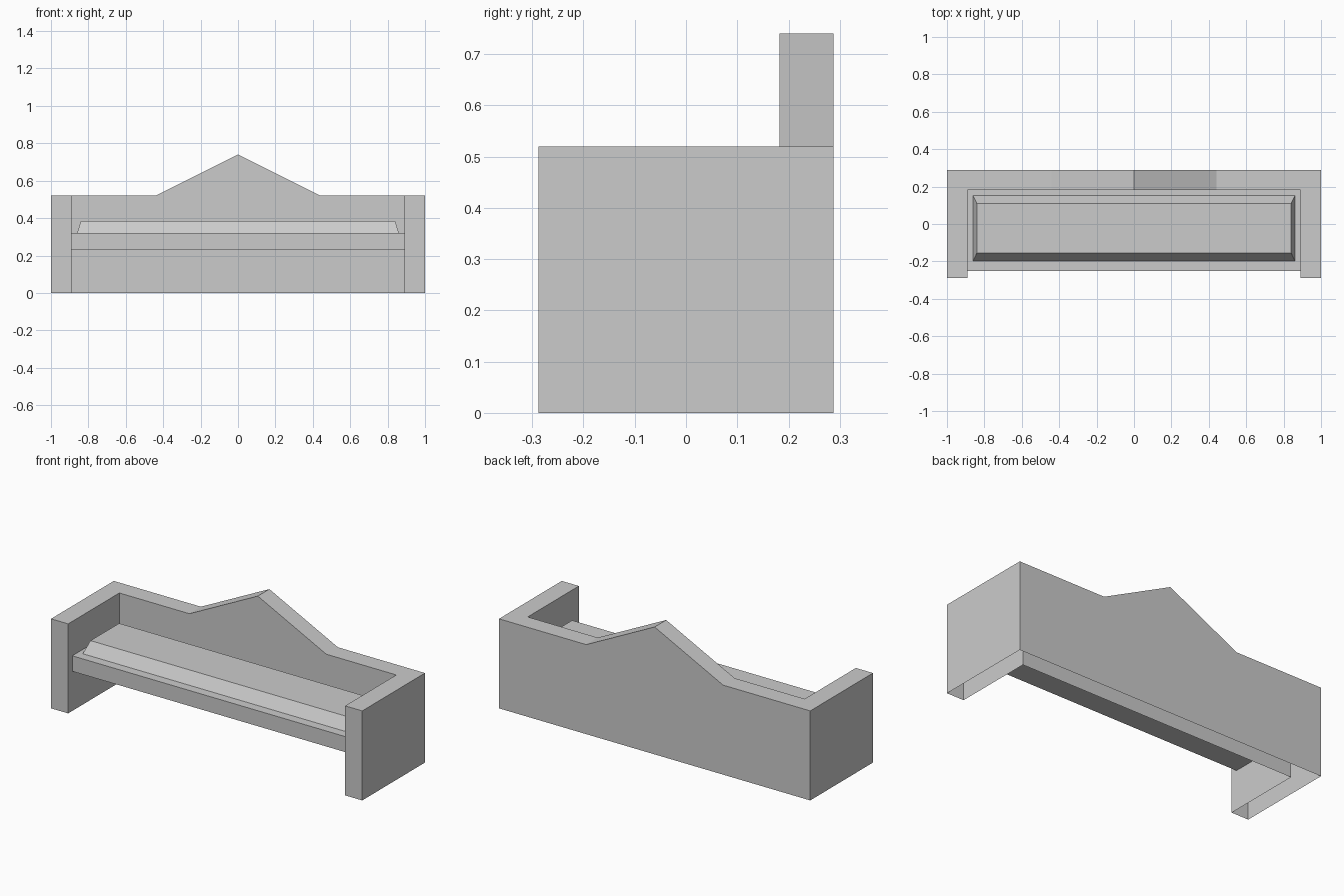
import bpy
import bmesh

if "Cube" in bpy.data.objects:
    bpy.data.objects.remove(bpy.data.objects["Cube"], do_unlink=True)

# Single flat grey
grey = bpy.data.materials.new("plain_grey")
grey.use_nodes = True
grey.diffuse_color = (0.6, 0.6, 0.6, 1)
grey.node_tree.nodes["Principled BSDF"].inputs["Base Color"].default_value = (0.6, 0.6, 0.6, 1)

INNER_X, BACK_Y, FRONT_Y, REAR_Y = 0.89, 0.182, -0.288, 0.288
ARM_Z, PEAK_Z = 0.52, 0.74


def finish(bm, name):
    bmesh.ops.recalc_face_normals(bm, faces=bm.faces[:])
    mesh = bpy.data.meshes.new(name)
    bm.to_mesh(mesh)
    bm.free()
    mesh.materials.append(grey)
    obj = bpy.data.objects.new(name, mesh)
    bpy.context.collection.objects.link(obj)
    return obj


def block(name, half_x, y0, y1, z0, z1, inset_x=0.0, inset_y=0.0):
    """Box whose top may be drawn in to form sloping sides."""
    bm = bmesh.new()
    bmesh.ops.create_cube(bm, size=2)
    for v in bm.verts:
        top = v.co.z > 0
        dx, dy = (inset_x, inset_y) if top else (0, 0)
        v.co.x = (half_x - dx) * v.co.x
        v.co.y = y1 - dy if v.co.y > 0 else y0 + dy
        v.co.z = z1 if top else z0
    return finish(bm, name)


# Frame: top outline with a raised gable, walls dropped to an open underside
bm = bmesh.new()


def top_quad(x0, x1, y0, y1):
    corners = ((x0, y0), (x1, y0), (x1, y1), (x0, y1))
    bm.faces.new([bm.verts.new((x, y, PEAK_Z if x == 0 else ARM_Z)) for x, y in corners])


columns = [-1, -INNER_X, -0.44, 0, 0.44, INNER_X, 1]
for a, b in zip(columns, columns[1:]):
    top_quad(a, b, BACK_Y, REAR_Y)
for a, b in ((-1, -INNER_X), (INNER_X, 1)):
    top_quad(a, b, FRONT_Y, BACK_Y)
bmesh.ops.remove_doubles(bm, verts=bm.verts[:], dist=0.0001)
rim = [e for e in bm.edges if e.is_boundary]
walls = bmesh.ops.extrude_edge_only(bm, edges=rim)
for item in walls["geom"]:
    if isinstance(item, bmesh.types.BMVert):
        item.co.z = 0
bmesh.ops.recalc_face_normals(bm, faces=bm.faces[:])
bmesh.ops.dissolve_limit(bm, angle_limit=0.01, verts=bm.verts[:], edges=bm.edges[:])
finish(bm, "bench_frame")

# Seat board and bevelled cushion
block("seat_board", INNER_X, -0.25, BACK_Y, 0.23, 0.32)
block("seat_cushion", 0.86, -0.197, 0.152, 0.32, 0.385, 0.02, 0.043)
